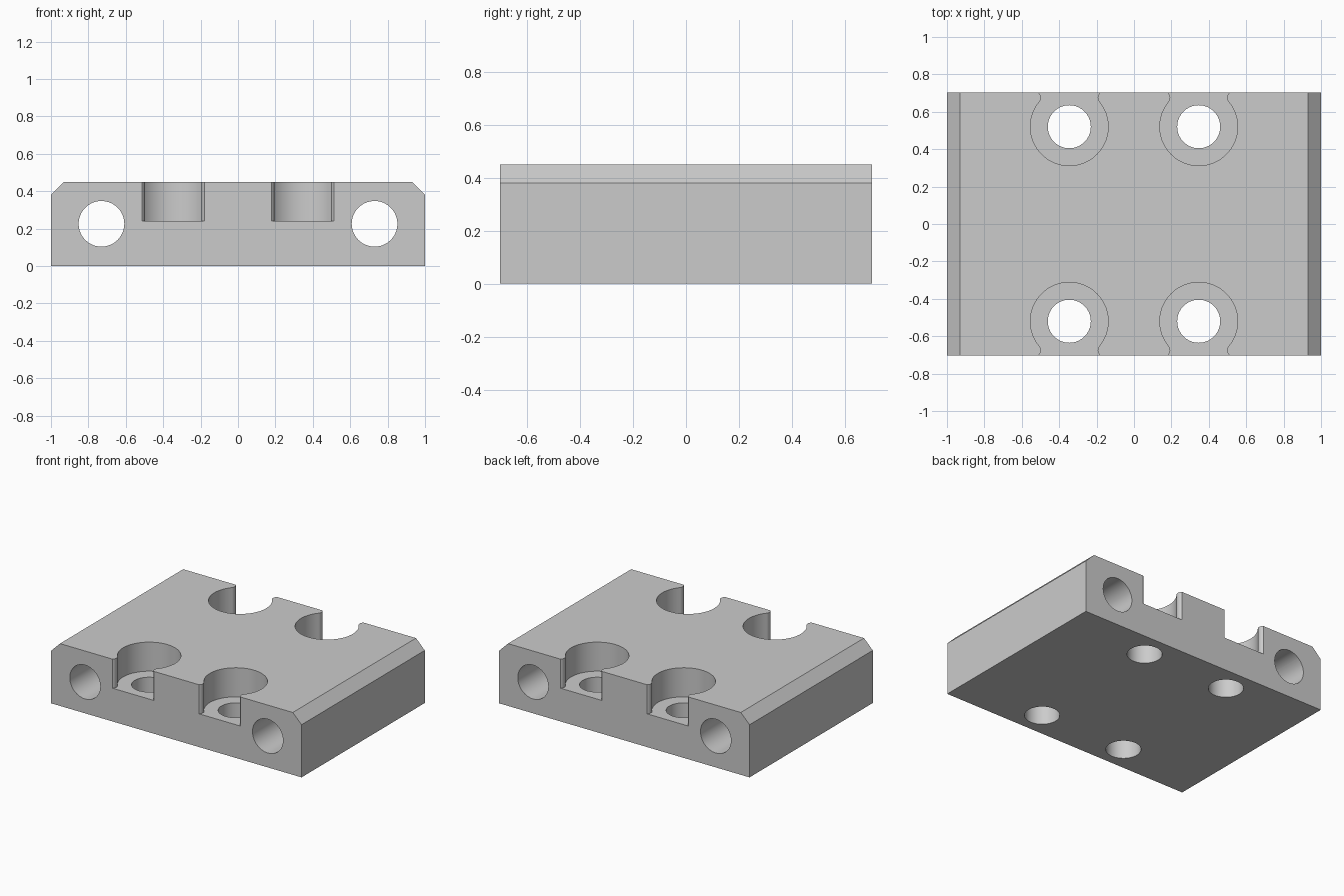
import bpy
import bmesh
from math import sin, cos, pi, radians, atan2, hypot, sqrt
from mathutils import Matrix

old = bpy.data.objects.get("Cube")
if old:
    bpy.data.objects.remove(old, do_unlink=True)

HALF_Y, HEIGHT, BEVEL = 0.703, 0.45, 0.07
BOLT_X, BOLT_Y, BOLT_R = 0.346, 0.52, 0.115
BORE_R, BORE_FLOOR = 0.208, 0.24
ROD_X, ROD_Z, ROD_R = 0.73, 0.226, 0.122

grey = bpy.data.materials.new("light grey")
grey.use_nodes = True
grey.diffuse_color = (0.6, 0.6, 0.6, 1)
grey.node_tree.nodes["Principled BSDF"].inputs["Base Color"].default_value = (0.6, 0.6, 0.6, 1)


def prism(name, outline, depth, matrix):
    """Extrude a flat outline along its local z and place it."""
    bm = bmesh.new()
    face = bm.faces.new([bm.verts.new((x, y, 0)) for x, y in outline])
    new = bmesh.ops.extrude_face_region(bm, geom=[face])["geom"]
    verts = [v for v in new if isinstance(v, bmesh.types.BMVert)]
    bmesh.ops.translate(bm, vec=(0, 0, depth), verts=verts)
    bmesh.ops.transform(bm, matrix=matrix, verts=bm.verts)
    bmesh.ops.recalc_face_normals(bm, faces=bm.faces)
    mesh = bpy.data.meshes.new(name)
    bm.to_mesh(mesh)
    bm.free()
    mesh.materials.append(grey)
    obj = bpy.data.objects.new(name, mesh)
    bpy.context.collection.objects.link(obj)
    return obj


def arc(cx, cy, r, start, end, n):
    return [(cx + r * cos(start + (end - start) * i / n),
             cy + r * sin(start + (end - start) * i / n)) for i in range(n + 1)]


def circle(r):
    return arc(0, 0, r, 0, 2 * pi, 64)[:-1]


def pocket_outline():
    """Round counterbore that opens to the edge between two rounded lips."""
    lip_x, lip_y = 0.187, 0.155
    lip_r = hypot(lip_x, lip_y) - BORE_R
    touch = atan2(lip_y, lip_x)
    rise = HALF_Y - BOLT_Y - lip_y
    mouth = atan2(rise, -sqrt(lip_r ** 2 - rise ** 2))
    lip = arc(lip_x, lip_y, lip_r, mouth, pi + touch, 14)
    right = [(lip[0][0], 0.3)] + lip[:-1]
    left = [(-x, y) for x, y in reversed(right)]
    bowl = arc(0, 0, BORE_R, touch, -pi - touch, 56)
    return right + bowl + left


# Plate with chamfered long top edges
along_y = Matrix.Translation((0, HALF_Y, 0)) @ Matrix.Rotation(radians(90), 4, 'X')
half = [(1, 0), (1, HEIGHT - BEVEL), (1 - BEVEL, HEIGHT)]
plate = prism("mounting_plate", half + [(-x, z) for x, z in reversed(half)],
              2 * HALF_Y, along_y)

# Long rod holes, bolt holes and open counterbores
cutters = []
for sx in (-1, 1):
    rod = Matrix.Translation((sx * ROD_X, 1, ROD_Z)) @ Matrix.Rotation(radians(90), 4, 'X')
    cutters.append(prism("rod_hole_cutter", circle(ROD_R), 2, rod))
    for sy in (-1, 1):
        turn = Matrix.Rotation(0 if sy > 0 else pi, 4, 'Z')
        spot = Matrix.Translation((sx * BOLT_X, sy * BOLT_Y, 0)) @ turn
        cutters.append(prism("counterbore_cutter", pocket_outline(), 0.5,
                             spot @ Matrix.Translation((0, 0, BORE_FLOOR))))
        cutters.append(prism("bolt_hole_cutter", circle(BOLT_R), 1,
                             spot @ Matrix.Translation((0, 0, -0.3))))

bpy.ops.object.select_all(action='DESELECT')
plate.select_set(True)
bpy.context.view_layer.objects.active = plate
for cutter in cutters:
    cutter.hide_render = True
    mod = plate.modifiers.new("cut", 'BOOLEAN')
    mod.operation = 'DIFFERENCE'
    mod.solver = 'EXACT'
    mod.object = cutter
    bpy.ops.object.modifier_apply(modifier=mod.name)
for cutter in cutters:
    bpy.data.objects.remove(cutter, do_unlink=True)

bpy.ops.object.shade_smooth_by_angle(angle=radians(22))
